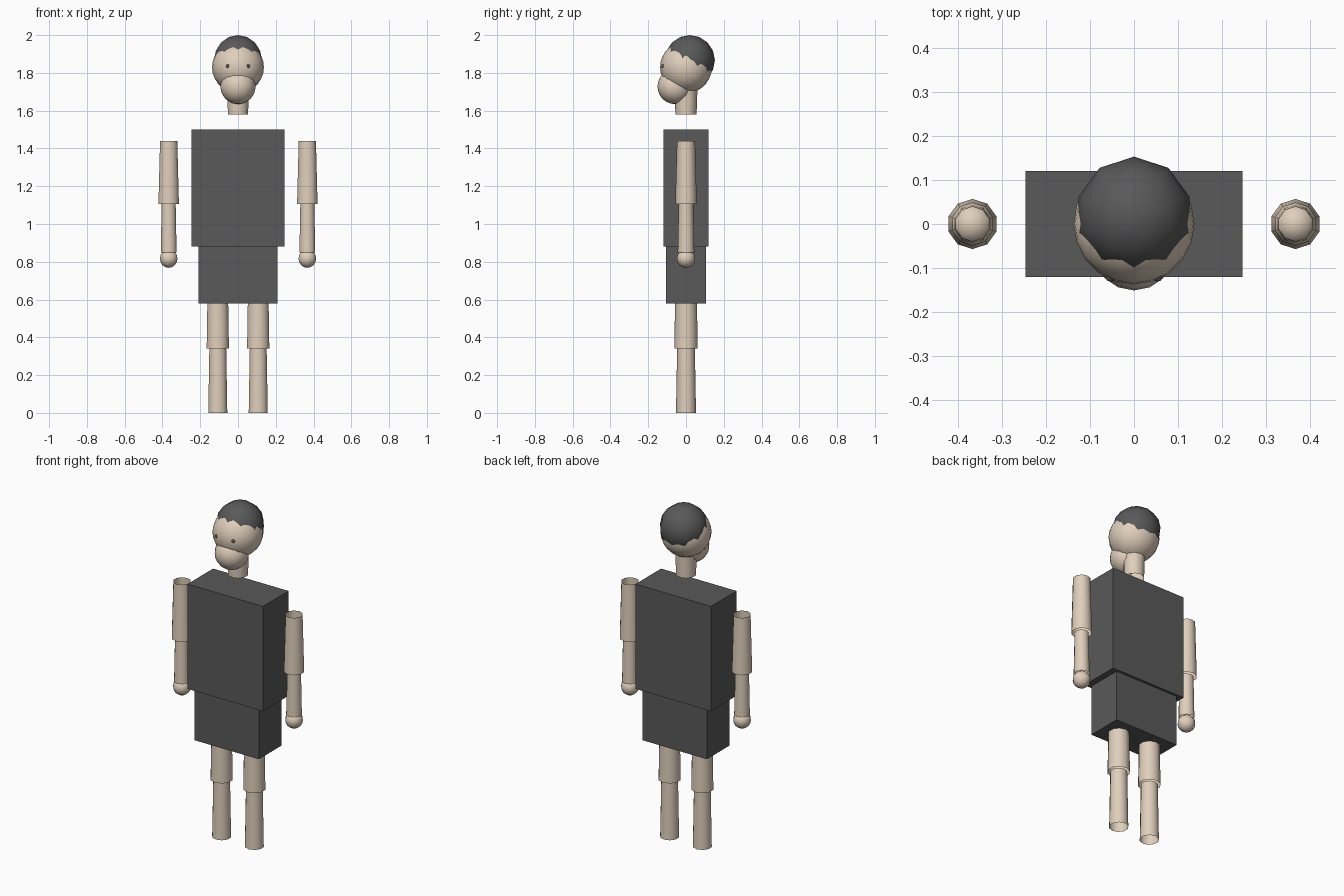
import bpy

cube = bpy.data.objects.get("Cube")
if cube:
    bpy.data.objects.remove(cube, do_unlink=True)


def material(name, color):
    mat = bpy.data.materials.new(name)
    mat.use_nodes = True
    mat.diffuse_color = (*color, 1)
    mat.node_tree.nodes["Principled BSDF"].inputs["Base Color"].default_value = (*color, 1)
    return mat


skin = material("warm skin", (0.74, 0.62, 0.50))
dark = material("charcoal", (0.10, 0.10, 0.102))


def finish(name, mat, smooth=True):
    obj = bpy.context.object
    obj.name = name
    obj.data.materials.append(mat)
    for poly in obj.data.polygons:
        poly.use_smooth = smooth
    return obj


def ball(name, center, radius, mat, segments=10, rings=8):
    bpy.ops.mesh.primitive_uv_sphere_add(segments=segments, ring_count=rings,
                                         radius=radius, location=center)
    return finish(name, mat)


def tube(name, x, bottom, top, r_bottom, r_top):
    # open-ended tapered tube
    bpy.ops.mesh.primitive_cone_add(vertices=10, radius1=r_bottom, radius2=r_top,
                                    depth=top - bottom, end_fill_type='NOTHING',
                                    location=(x, 0, (bottom + top) / 2))
    return finish(name, skin)


def box(name, width, depth, bottom, top):
    bpy.ops.mesh.primitive_cube_add(size=1, location=(0, 0, (bottom + top) / 2))
    bpy.context.object.scale = (width, depth, top - bottom)
    return finish(name, dark, smooth=False)


# Trunk
box("torso", 0.494, 0.24, 0.88, 1.50)
box("hips", 0.42, 0.21, 0.58, 0.88)

# Head
tube("neck", 0, 1.58, 1.73, 0.056, 0.061)
ball("head", (0, 0, 1.83), 0.137, skin, 20, 14)
ball("muzzle", (0, -0.058, 1.728), 0.093, skin, 16, 12)
ball("hair", (0, 0.02, 1.867), 0.133, dark)

# Limbs and eyes, one set per side
for side, s in (("left", 1), ("right", -1)):
    ball(side + "_eye", (s * 0.054, -0.121, 1.836), 0.01, dark)
    arm, leg = s * 0.367, s * 0.107
    tube(side + "_upper_arm", arm, 1.105, 1.44, 0.057, 0.048)
    tube(side + "_forearm", arm, 0.85, 1.105, 0.044, 0.039)
    ball(side + "_hand", (arm, 0, 0.817), 0.049, skin)
    tube(side + "_thigh", leg, 0.34, 0.58, 0.062, 0.058)
    tube(side + "_shin", leg, 0, 0.34, 0.053, 0.047)
